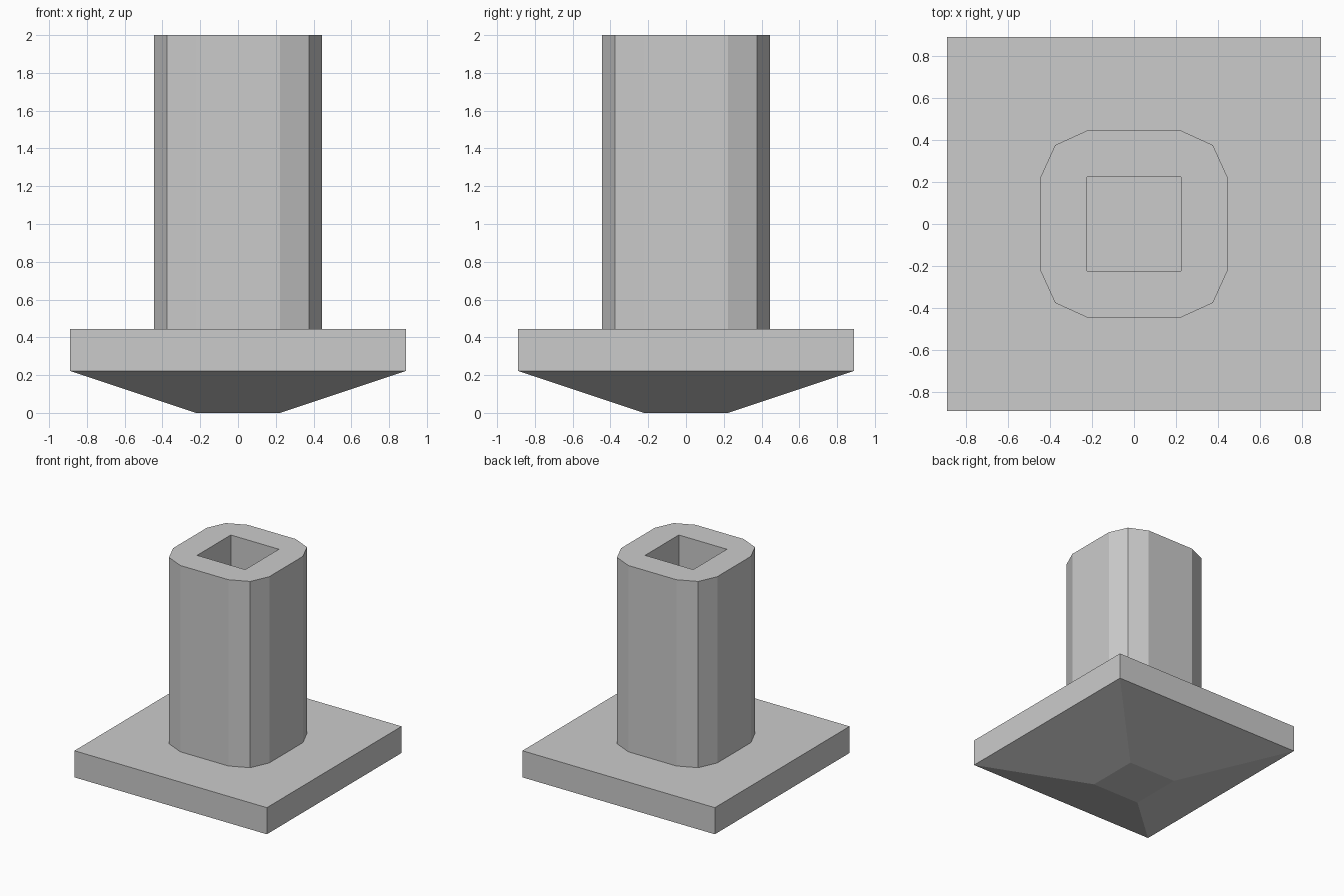
import bpy, bmesh

if "Cube" in bpy.data.objects:
    bpy.data.objects.remove(bpy.data.objects["Cube"])

U = 2 / 9  # the model is built on a nine-unit height


def spin4(pts):
    """Repeat a quarter outline around the z axis."""
    out = []
    for _ in range(4):
        out += pts
        pts = [(-y, x) for x, y in pts]
    return out


def ring(bm, pts, z):
    return [bm.verts.new((x, y, z)) for x, y in pts]


def bridge(bm, a, b):
    n = len(a)
    for i in range(n):
        j = (i + 1) % n
        bm.faces.new((a[i], a[j], b[j], b[i]))


def finish(bm, name):
    mesh = bpy.data.meshes.new(name)
    bm.to_mesh(mesh)
    bm.free()
    obj = bpy.data.objects.new(name, mesh)
    bpy.context.collection.objects.link(obj)
    return obj


# Square plate with a tapered underside
bm = bmesh.new()
rings = [ring(bm, spin4([(h, h)]), z) for h, z in ((U, 0), (4 * U, U), (4 * U, 2 * U))]
for a, b in zip(rings, rings[1:]):
    bridge(bm, a, b)
bm.faces.new(rings[0][::-1])
bm.faces.new(rings[-1])
finish(bm, "base_plate")

# Column with faceted corners and a square socket down to the plate
outline = spin4([(2 * U, -U), (2 * U, U), (0.375, 0.375)])
socket = spin4([(U, U)])
bm = bmesh.new()
outer = ring(bm, outline, 2)
inner = ring(bm, socket, 2)
bridge(bm, ring(bm, outline, 2 * U), outer)
bridge(bm, inner, ring(bm, socket, 2 * U))

# Top rim: a corner fan and a side strip per quarter
for q in range(4):
    a, b, c, d, e = (outer[(3 * q + k) % 12] for k in range(5))
    bm.faces.new((a, b, inner[q], inner[q - 1]))
    bm.faces.new((b, c, d, inner[q]))
finish(bm, "socket_column")
